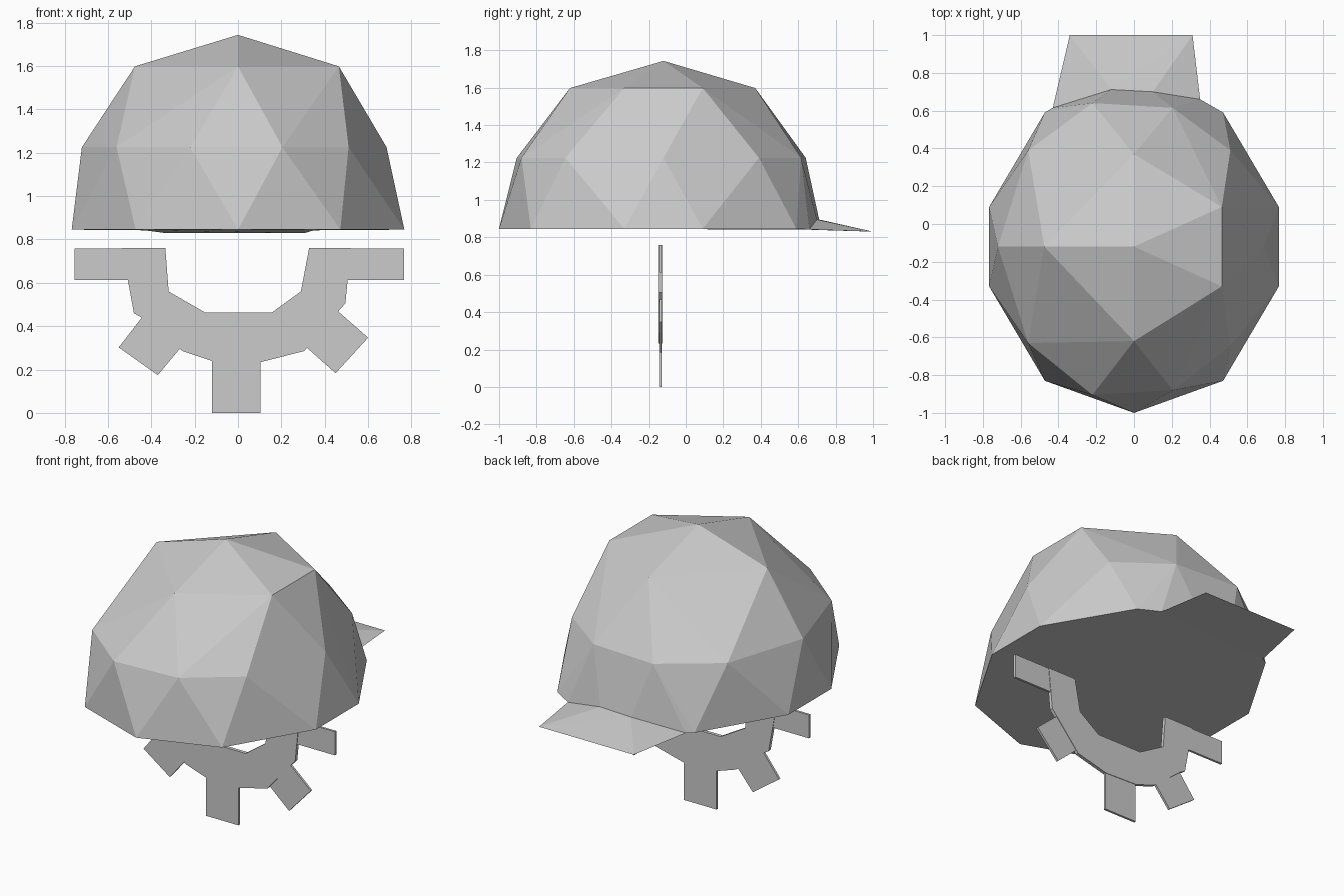
import bpy, bmesh
from mathutils import Vector

if "Cube" in bpy.data.objects:
    bpy.data.objects.remove(bpy.data.objects["Cube"])


def finish(bm, name):
    bmesh.ops.recalc_face_normals(bm, faces=bm.faces)
    me = bpy.data.meshes.new(name)
    bm.to_mesh(me)
    bm.free()
    ob = bpy.data.objects.new(name, me)
    bpy.context.collection.objects.link(ob)
    return ob


def hull(name, pts):
    """Faceted convex solid around a set of points."""
    bm = bmesh.new()
    for p in pts:
        bm.verts.new(p)
    bmesh.ops.convex_hull(bm, input=bm.verts)
    bmesh.ops.delete(bm, geom=[v for v in bm.verts if not v.link_faces], context='VERTS')
    return finish(bm, name)


def plate(name, outline, y0, y1):
    """Flat outline in the xz plane, extruded along y."""
    bm = bmesh.new()
    f = bm.faces.new([bm.verts.new((x, y0, z)) for x, z in outline])
    ext = bmesh.ops.extrude_face_region(bm, geom=[f])
    moved = [g for g in ext['geom'] if isinstance(g, bmesh.types.BMVert)]
    bmesh.ops.translate(bm, verts=moved, vec=Vector((0, y1 - y0, 0)))
    bmesh.ops.triangulate(bm, faces=[f for f in bm.faces if len(f.verts) > 4])
    return finish(bm, name)


# Edge shared by the cap shell and the brim
seam = [(-.43, .615, .842), (-.12, .712, .895), (.10, .70, .895), (.35, .66, .842)]

# Faceted cap shell: apex, upper ring, middle ring, rim
upper = [(0, -.62), (-.475, -.12), (0, .37), (.465, .09), (.465, -.33)]
middle = [(-.22, -.905), (-.56, -.63), (-.72, -.12), (-.56, .39), (-.22, .64),
          (.205, .615), (.51, .39), (.685, -.12), (.51, -.645), (.205, -.88)]
rim = [(0, -1)] + [(s * x, y) for s in (-1, 1)
                   for x, y in ((.472, -.83), (.767, -.33), (.767, .09), (.472, .59))]
hull("cap_shell", [(0, -.12, 1.743)]
     + [(x, y, 1.598) for x, y in upper]
     + [(x, y, 1.225) for x, y in middle]
     + [(x, y, .845) for x, y in rim] + seam)

# Brim
hull("cap_brim", seam + [(-.34, 1, .83), (.31, 1, .83)])

# Curved band below the cap
plate("half_ring", [(-.535, .76), (-.335, .76), (-.32, .56), (-.15, .462), (.155, .462),
                    (.29, .56), (.328, .76), (.52, .76), (.495, .505), (.455, .46),
                    (.305, .285), (.10, .233), (-.12, .24), (-.255, .285),
                    (-.445, .44), (-.48, .46)], -.146, -.125)

# Teeth around the band
teeth = {
    "left_tooth": [(-.755, .612), (-.50, .612), (-.50, .757), (-.755, .757)],
    "lower_left_tooth": [(-.55, .302), (-.37, .174), (-.24, .33), (-.42, .47)],
    "bottom_tooth": [(-.12, 0), (.103, 0), (.103, .26), (-.12, .26)],
    "lower_right_tooth": [(.45, .183), (.60, .347), (.44, .487), (.29, .325)],
    "right_tooth": [(.48, .612), (.765, .612), (.765, .759), (.48, .759)],
}
for name, outline in teeth.items():
    plate(name, outline, -.142, -.128)
